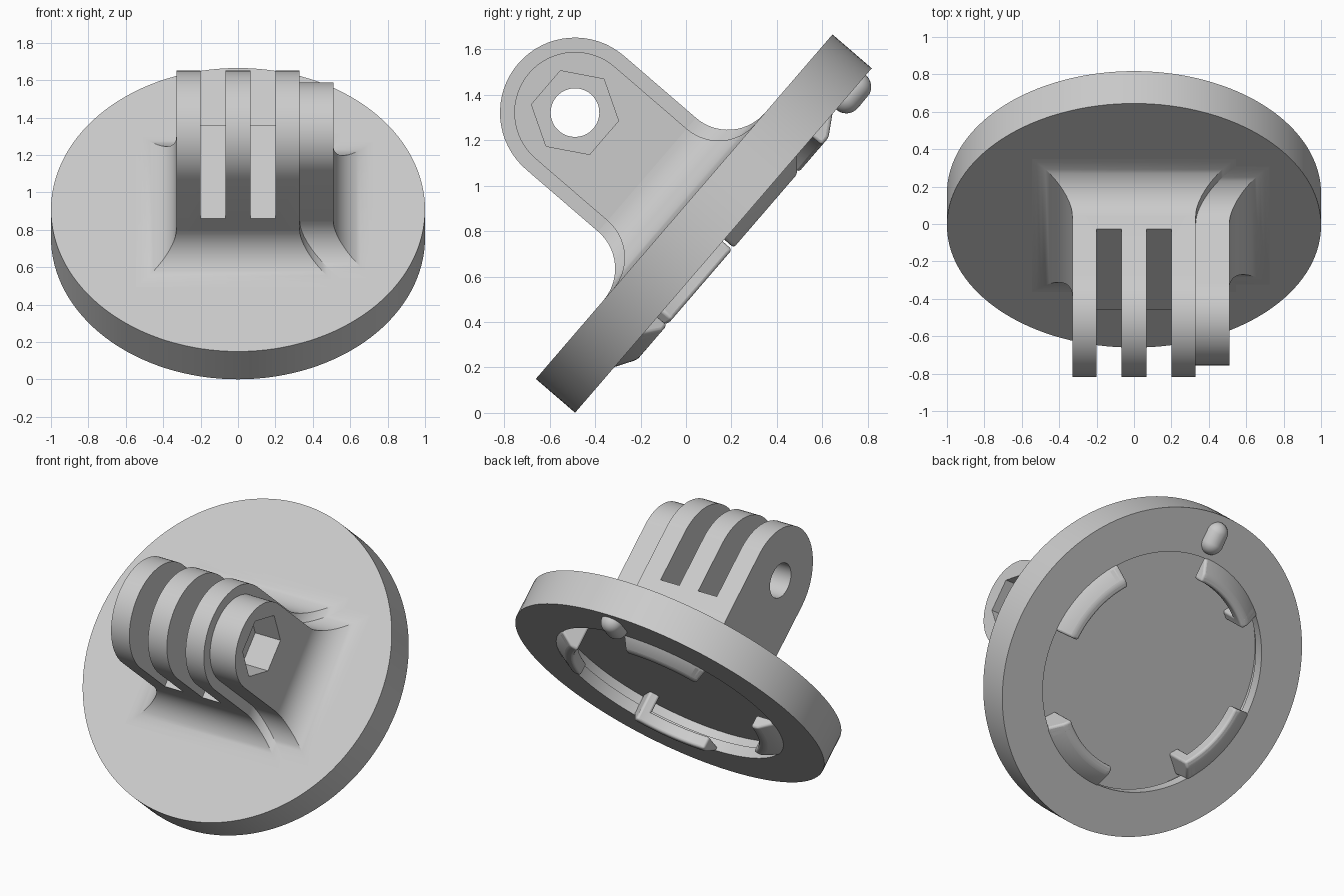
import bpy, bmesh
from math import sin, cos, pi, radians
from mathutils import Matrix

cube = bpy.data.objects.get("Cube")
if cube:
    bpy.data.objects.remove(cube, do_unlink=True)

# Local frame: x across, y up along the disc, z out of the disc's front face
PLACE = Matrix.Translation((0, -0.002, 0.902)) @ Matrix.Rotation(radians(49.26), 4, 'X')
PIVOT = 0.642          # height of the bolt axis
HALF = 0.33            # half width of the pronged block
BOSS_HALF, BOSS_END = 0.267, 0.51
FILLET = 0.215
FRONT, BACK, FLOOR = 0.008, -0.22, -0.088   # disc faces and recess floor
RECESS_R, GROOVE_R, GROOVE_Z = 0.73, 0.76, -0.15
TIP = -0.275           # outermost height of the locking lugs

grey = bpy.data.materials.new("plain_grey")
grey.use_nodes = True
colour = (0.6, 0.6, 0.6, 1)
grey.diffuse_color = colour
grey.node_tree.nodes["Principled BSDF"].inputs["Base Color"].default_value = colour
parts = []


def finish(name, bm, keep=True):
    bmesh.ops.recalc_face_normals(bm, faces=bm.faces)
    mesh = bpy.data.meshes.new(name)
    bm.to_mesh(mesh)
    bm.free()
    mesh.materials.append(grey)
    ob = bpy.data.objects.new(name, mesh)
    bpy.context.collection.objects.link(ob)
    if keep:
        parts.append(ob)
    return ob


def loft(name, rings, caps=True, keep=True):
    """Skin a list of closed rings of points."""
    bm = bmesh.new()
    rows = [[bm.verts.new(p) for p in ring] for ring in rings]
    n = len(rows[0])
    for a, b in zip(rows, rows[1:]):
        for i in range(n):
            j = (i + 1) % n
            bm.faces.new((a[i], a[j], b[j], b[i]))
    if caps:
        bm.faces.new(rows[0])
        bm.faces.new(rows[-1])
    return finish(name, bm, keep)


def prism(name, outline, x0, x1, keep=True):
    return loft(name, [[(x, y, z) for y, z in outline] for x in (x0, x1)], keep=keep)


def circle(r, n):
    return [(r * cos(2 * pi * i / n), PIVOT + r * sin(2 * pi * i / n)) for i in range(n)]


def arch(h, steps=32):
    top = [(h * cos(pi * i / steps), PIVOT + h * sin(pi * i / steps)) for i in range(steps + 1)]
    return [(h, 0)] + top + [(-h, 0)]


def cut(ob, cutters):
    for c in cutters:
        c.hide_render = True
        mod = ob.modifiers.new("cut", 'BOOLEAN')
        mod.operation, mod.solver, mod.object = 'DIFFERENCE', 'EXACT', c
    deps = bpy.context.evaluated_depsgraph_get()
    mesh = bpy.data.meshes.new_from_object(ob.evaluated_get(deps))
    ob.modifiers.clear()
    ob.data = mesh
    for c in cutters:
        bpy.data.objects.remove(c, do_unlink=True)


def skirt(name, x0, x1, h, steps=14):
    """Concave fillet with mitred corners around a rectangular foot."""
    rings = []
    for i in range(steps + 1):
        t = pi / 2 * i / steps
        o, z = FILLET * (1 - sin(t)), FRONT + FILLET * (1 - cos(t))
        rings.append([(x0 - o, -h - o, z), (x1 + o, -h - o, z),
                      (x1 + o, h + o, z), (x0 - o, h + o, z)])
    return loft(name, rings, caps=False)


def arc_bar(name, bottom, start, end, steps):
    """Sweep a lug section, from the given inner height to the tip, around the disc axis."""
    section = [(0.6, bottom), (0.6, TIP), (0.645, TIP), (RECESS_R + 0.005, BACK), (RECESS_R + 0.02, bottom)]
    rings = []
    for i in range(steps + 1):
        a = radians(start + (end - start) * i / steps)
        rings.append([(r * cos(a), r * sin(a), z) for r, z in section])
    bevel = loft(name, rings).modifiers.new("soft_edges", 'BEVEL')
    bevel.width, bevel.segments = 0.014, 3
    bevel.limit_method, bevel.angle_limit = 'ANGLE', radians(28)


# Disc with a round recess in its back, undercut behind the rim
bm = bmesh.new()
profile = [(0, FRONT), (1, FRONT), (1, BACK), (RECESS_R, BACK), (RECESS_R, GROOVE_Z),
           (GROOVE_R, GROOVE_Z), (GROOVE_R, FLOOR), (0, FLOOR)]
verts = [bm.verts.new((r, 0, z)) for r, z in profile]
edges = [bm.edges.new(pair) for pair in zip(verts, verts[1:])]
bmesh.ops.spin(bm, geom=verts + edges, cent=(0, 0, 0), axis=(0, 0, 1), angle=2 * pi, steps=128)
bmesh.ops.remove_doubles(bm, verts=bm.verts, dist=1e-4)
finish("disc", bm)

# Three prongs: one arched block with two slots and a bolt hole
prongs = prism("prongs", arch(HALF), -HALF, HALF)
slot = [(-0.5, 0.318), (0.5, 0.318), (0.5, 1.2), (-0.5, 1.2)]
cut(prongs, [prism("slot_cutter", slot, -0.2, -0.067, keep=False),
             prism("slot_cutter", slot, 0.067, 0.2, keep=False),
             prism("hole_cutter", circle(0.107, 48), -0.5, 0.5, keep=False)])

# Nut boss with a hexagonal pocket
boss = prism("nut_boss", arch(BOSS_HALF), HALF, BOSS_END)
cut(boss, [prism("hex_cutter", circle(0.195, 6), 0.2, 0.7, keep=False)])

# Fillets where the block and boss meet the disc
skirt("prong_fillet", -HALF, HALF, HALF)
skirt("boss_fillet", HALF, BOSS_END, BOSS_HALF)

# Four locking lugs: an overhanging lip closed by a stop post at its far end
for k in range(4):
    arc_bar("locking_lip", -0.195, 90 * k + 0.5, 90 * k + 43, 16)
    arc_bar("stop_post", FLOOR + 0.03, 90 * k + 37, 90 * k + 43, 3)

# Rounded index peg near the rim
bm = bmesh.new()
bmesh.ops.create_uvsphere(bm, u_segments=32, v_segments=16, radius=0.068)
for v in bm.verts:
    v.co.y += 0.86 + (0.032 if v.co.y > 0 else -0.032)
    v.co.z += BACK
finish("index_peg", bm)

# Tilt everything into place and shade it
bpy.ops.object.select_all(action='DESELECT')
for ob in parts:
    ob.matrix_world = PLACE
    ob.select_set(True)
bpy.context.view_layer.objects.active = parts[0]
bpy.ops.object.shade_smooth_by_angle(angle=radians(30))
